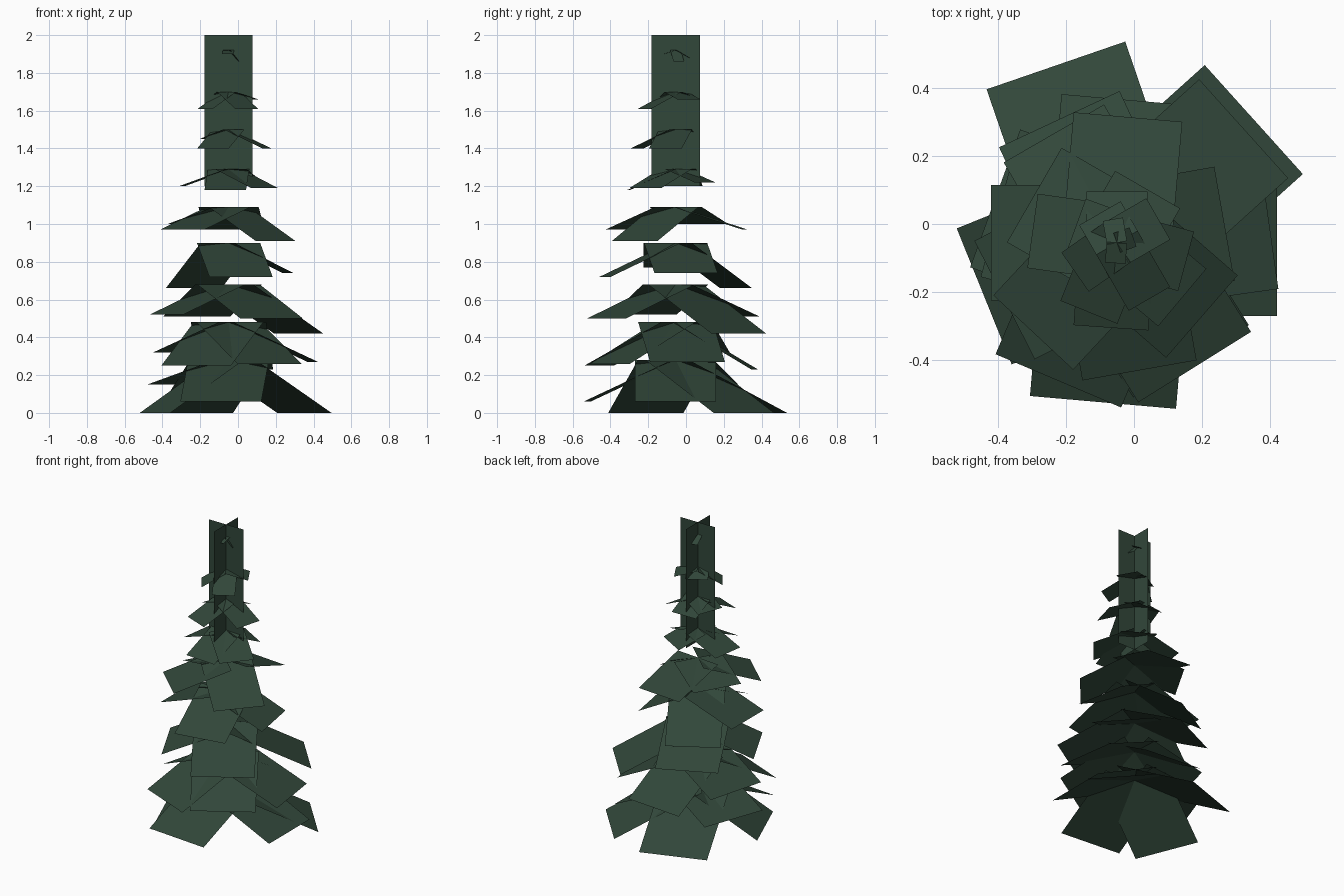
import bpy
import math
from mathutils import Matrix, Vector

default_cube = bpy.data.objects.get("Cube")
if default_cube:
    bpy.data.objects.remove(default_cube, do_unlink=True)

# Single dark evergreen colour
needles = bpy.data.materials.new("dark_evergreen")
needles.use_nodes = True
colour = (0.031, 0.063, 0.042, 1)
needles.diffuse_color = colour
shader = needles.node_tree.nodes["Principled BSDF"]
shader.inputs["Base Color"].default_value = colour
shader.inputs["Roughness"].default_value = 0.9

# The stem axis sits slightly off the centre of the spread
STEM = Vector((-0.05, -0.055, 0))


def add_mesh(name, verts, faces):
    """Create a flat-shaded object from quads."""
    mesh = bpy.data.meshes.new(name)
    mesh.from_pydata(verts, [], faces)
    mesh.materials.append(needles)
    obj = bpy.data.objects.new(name, mesh)
    bpy.context.collection.objects.link(obj)
    return obj


def branch_corners(angle, reach, tip_z, top_z, width):
    """Flat rectangle hanging outward and down from the stem."""
    turn = Matrix.Rotation(math.radians(angle), 4, "Z")
    half = width / 2
    corners = [(0, -half, top_z), (reach, -half, tip_z),
               (reach, half, tip_z), (0, half, top_z)]
    return [STEM + turn @ Vector(c) for c in corners]


def add_tier(name, top_z, width, branches):
    """One whorl of branch cards: (direction, reach, tip height)."""
    verts, faces = [], []
    for angle, reach, tip_z in branches:
        start = len(verts)
        verts += branch_corners(angle, reach, tip_z, top_z, width)
        faces.append(range(start, start + 4))
    add_mesh(name, verts, [tuple(f) for f in faces])


# Branch whorls, from the ground up
add_tier("ground_branches", 0.28, 0.43,
         [(109, 0.55, 0), (42, 0.54, 0), (0, 0.47, 0.06),
          (265, 0.47, 0.06), (202, 0.42, 0), (160, 0.38, 0.15)])
add_tier("lower_branches", 0.48, 0.40,
         [(247, 0.44, 0.25), (8, 0.45, 0.27), (85, 0.42, 0.23),
          (302, 0.41, 0.26), (165, 0.36, 0.32)])
add_tier("lower_middle_branches", 0.68, 0.39,
         [(302, 0.43, 0.5), (42, 0.50, 0.42),
          (207, 0.37, 0.52), (115, 0.40, 0.51)])
add_tier("middle_branches", 0.90, 0.34,
         [(180, 0.37, 0.77), (280, 0.38, 0.72),
          (10, 0.32, 0.74), (120, 0.37, 0.66)])
add_tier("upper_middle_branches", 1.09, 0.32,
         [(85, 0.37, 0.97), (319, 0.33, 0.91),
          (227, 0.36, 0.97), (150, 0.28, 1.0)])
add_tier("upper_branches", 1.29, 0.22,
         [(172, 0.25, 1.2), (320, 0.25, 1.19),
          (266, 0.25, 1.18), (60, 0.18, 1.22)])
add_tier("high_branches", 1.50, 0.18,
         [(248, 0.22, 1.4), (345, 0.21, 1.4),
          (90, 0.15, 1.43), (160, 0.13, 1.45)])
add_tier("top_branches", 1.70, 0.14,
         [(215, 0.15, 1.61), (300, 0.19, 1.61),
          (30, 0.14, 1.66), (120, 0.1, 1.66)])
add_tier("tip_sprigs", 1.92, 0.06,
         [(265, 0.06, 1.9), (100, 0.07, 1.88), (20, 0.05, 1.86)])

# Crossed upright cards forming the leader
BASE, TOP, HALF = 1.2, 2.0, 0.128
outline = [(-HALF, BASE), (HALF, BASE), (HALF, TOP), (-HALF, TOP)]
for name, direction, order in (("leader_card_wide", Vector((1, 0, 0)), (3, 2, 1, 0)),
                               ("leader_card_deep", Vector((0, 1, 0)), (0, 1, 2, 3))):
    corners = [STEM + direction * s + Vector((0, 0, z)) for s, z in outline]
    add_mesh(name, corners, [order])
